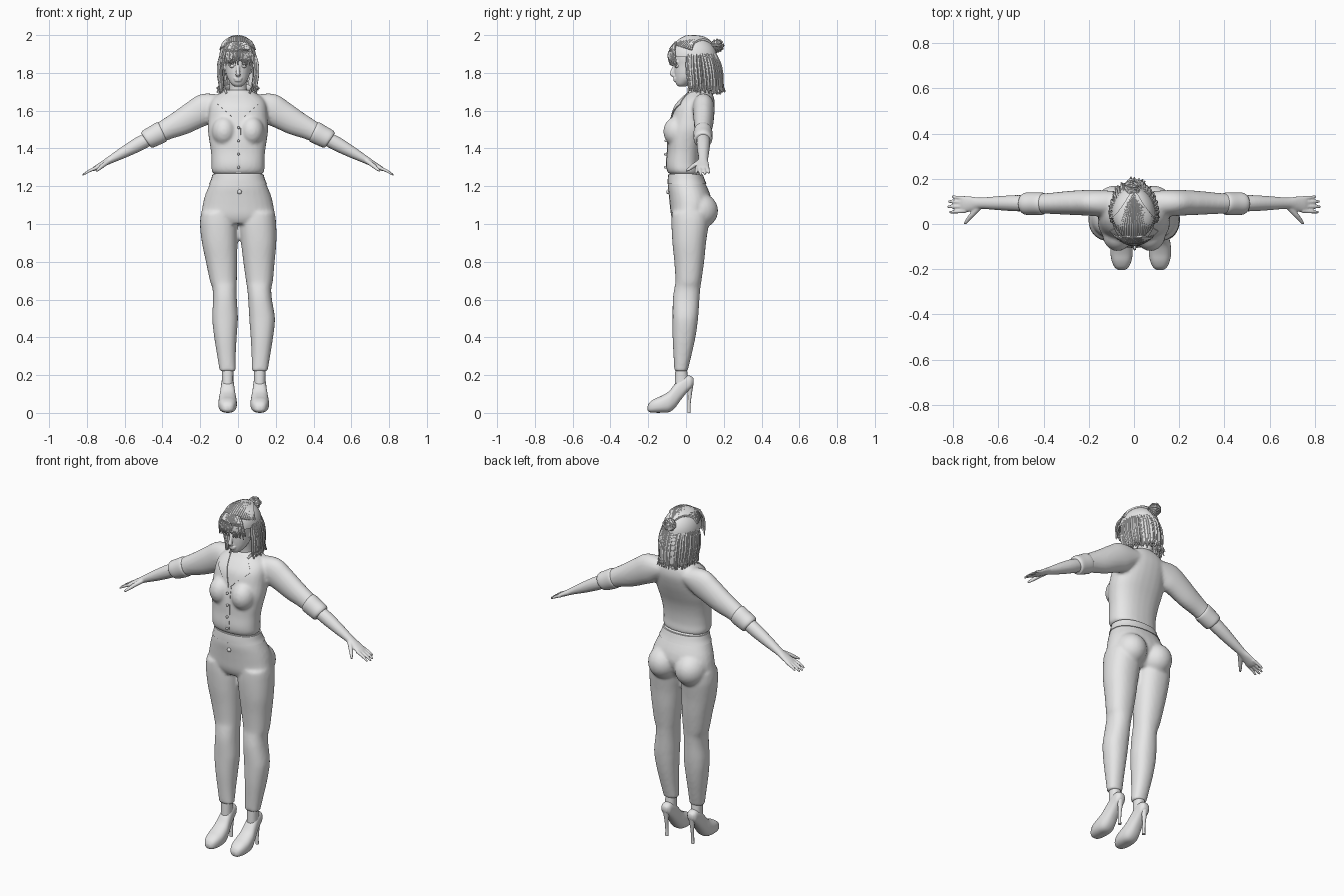
import bpy, bmesh, math, random
from mathutils import Vector, Matrix
from mathutils.bvhtree import BVHTree

random.seed(4)
if "Cube" in bpy.data.objects:
    bpy.data.objects.remove(bpy.data.objects["Cube"])

grey = bpy.data.materials.new("light_grey")
grey.use_nodes = True
grey.diffuse_color = (0.8, 0.8, 0.8, 1)
for node in grey.node_tree.nodes:
    if node.type == 'BSDF_PRINCIPLED':
        node.inputs["Base Color"].default_value = grey.diffuse_color
        node.inputs["Roughness"].default_value = 0.6


# --- helpers ---
def resample(rows, steps):
    """Smooth a list of number rows with a Catmull-Rom spline."""
    out, last = [], len(rows) - 1
    for i in range(last):
        a, b, c, d = (rows[max(0, min(last, i + k))] for k in (-1, 0, 1, 2))
        for s in range(steps):
            t = s / steps
            out.append([0.5 * (2 * q + (r - p) * t + (2 * p - 5 * q + 4 * r - w) * t * t
                               + (3 * q - p - 3 * r + w) * t ** 3)
                        for p, q, r, w in zip(a, b, c, d)])
    return out + [list(rows[-1])]


def skin(bm, rings):
    loops = [[bm.verts.new(p) for p in ring] for ring in rings]
    n = len(loops[0])
    for a, b in zip(loops, loops[1:]):
        for i in range(n):
            bm.faces.new((a[i], a[(i + 1) % n], b[(i + 1) % n], b[i]))
    bm.faces.new(loops[0])
    bm.faces.new(loops[-1])


def oval(n=28, power=0.9):
    for i in range(n):
        c, s = math.cos(math.tau * i / n), math.sin(math.tau * i / n)
        yield math.copysign(abs(c) ** power, c), math.copysign(abs(s) ** power, s)


def column(bm, rows, place=lambda x, z: x, power=0.9):
    """Loft upwards through rows of z, x low, x high, y front, y back."""
    skin(bm, [[(place((l + r) / 2 + (r - l) / 2 * c, z), (f + b) / 2 + (b - f) / 2 * s, z)
               for c, s in oval(power=power)] for z, l, r, f, b in resample(rows, 4)])


def body(bm, rows, power=0.9):
    column(bm, [(z, -w, w, f, b) for z, w, f, b in rows], power=power)


def tube(bm, rows, sides=16, steps=4, side=1):
    """Tube through rows of x, y, z, radius up, radius across."""
    rows = resample(rows, steps)
    pts = [Vector((side * r[0], r[1], r[2])) for r in rows]
    rings = []
    for i, p in enumerate(pts):
        along = (pts[min(i + 1, len(pts) - 1)] - pts[max(i - 1, 0)]).normalized()
        across = along.cross(Vector((0, 0, 1) if abs(along.z) < 0.95 else (0, 1, 0))).normalized()
        up = across.cross(along)
        rings.append([p + up * c * rows[i][3] + across * s * rows[i][4]
                      for c, s in oval(sides, 1)])
    skin(bm, rings)


def ball(bm, centre, radii, u=24, v=16):
    m = Matrix.Translation(centre) @ Matrix.Diagonal((*radii, 1))
    return bmesh.ops.create_uvsphere(bm, u_segments=u, v_segments=v, radius=1, matrix=m)["verts"]


def finish(bm, name, voxel=0, relax=4, thick=0):
    bmesh.ops.recalc_face_normals(bm, faces=bm.faces)
    mesh = bpy.data.meshes.new(name)
    bm.to_mesh(mesh)
    bm.free()
    ob = bpy.data.objects.new(name, mesh)
    bpy.context.collection.objects.link(ob)
    if voxel:
        mod = ob.modifiers.new("merge", 'REMESH')
        mod.mode, mod.voxel_size = 'VOXEL', voxel
        mod = ob.modifiers.new("relax", 'SMOOTH')
        mod.factor, mod.iterations = 0.5, relax
    if thick:
        ob.modifiers.new("thickness", 'SOLIDIFY').thickness = thick
    if ob.modifiers:
        bpy.context.view_layer.update()
        ob.data = bpy.data.meshes.new_from_object(ob.evaluated_get(bpy.context.evaluated_depsgraph_get()))
        ob.modifiers.clear()
    ob.data.materials.clear()
    ob.data.materials.append(grey)
    ob.data.polygons.foreach_set("use_smooth", [True] * len(ob.data.polygons))
    ob.data.set_sharp_from_angle(angle=math.radians(50))
    return ob


def drape(ob, name, corners, gap=0.002, thick=0.005):
    """Lay a four-cornered patch, given in x and z, on the front of an object."""
    tree = BVHTree.FromPolygons([v.co for v in ob.data.vertices],
                                [p.vertices[:] for p in ob.data.polygons])
    bm, n = bmesh.new(), 10
    a, b, c, d = (Vector(p) for p in corners)
    grid = []
    for i in range(n + 1):
        for j in range(n + 1):
            p = a.lerp(b, i / n).lerp(d.lerp(c, i / n), j / n)
            hit = tree.ray_cast(Vector((p.x, -1, p.y)), Vector((0, 1, 0)))[0]
            grid.append(bm.verts.new((p.x, (hit.y if hit else 0.03) - gap, p.y)))
    for i in range(n):
        for j in range(n):
            k = i * (n + 1) + j
            bm.faces.new((grid[k], grid[k + 1], grid[k + n + 2], grid[k + n + 1]))
    return finish(bm, name, thick=thick)


def stance(side):
    """Mirror a leg, with the feet shifted slightly to the model's left."""
    return lambda x, z: side * x + 0.03 * max(0, min(1, (1 - z) / 0.5))


# --- trousers: hips, seat and legs merged ---
bm = bmesh.new()
body(bm, [(1, .13, -.06, .08), (1.04, .19, -.078, .11), (1.1, .187, -.085, .135),
          (1.15, .175, -.09, .13), (1.2, .155, -.095, .11), (1.25, .134, -.09, .085),
          (1.272, .13, -.088, .08)])
leg = [(.22, .042, .127, -.062, .008), (.3, .042, .14, -.066, .028), (.4, .037, .156, -.071, .05),
       (.5, .03, .166, -.071, .064), (.6, .03, .156, -.07, .071), (.66, .028, .156, -.062, .076),
       (.7, .024, .167, -.056, .082), (.8, .016, .182, -.062, .096), (.9, .01, .197, -.072, .106),
       (1, .006, .202, -.077, .12), (1.06, .02, .195, -.075, .12)]
for side in (1, -1):
    column(bm, leg, stance(side))
    ball(bm, (side * .088, .07, 1.07), (.09, .1, .095))
trousers = finish(bm, "trousers", .009, 5)

# --- waistband, fly and button ---
bm = bmesh.new()
body(bm, [(1.213, .153, -.098, .108), (1.235, .143, -.097, .099), (1.262, .136, -.094, .09)])
finish(bm, "waistband")
drape(trousers, "fly_flap", [(-.012, 1.09), (.012, 1.08), (.02, 1.21), (-.012, 1.21)], .001, .003)
bm = bmesh.new()
ball(bm, (.008, -.096, 1.17), (.012, .008, .012), 12, 8)
finish(bm, "trouser_button")

# --- blouse: torso, bust and sleeves merged ---
bm = bmesh.new()
body(bm, [(1.265, .13, -.09, .075), (1.285, .14, -.102, .076), (1.32, .14, -.106, .073),
          (1.38, .143, -.1, .078), (1.44, .152, -.098, .092), (1.5, .16, -.09, .115),
          (1.56, .157, -.077, .137), (1.62, .152, -.06, .152), (1.66, .137, -.03, .15),
          (1.69, .1, .0, .14), (1.71, .06, .015, .125)], .85)
sleeve = [(.08, .09, 1.635, .05, .055), (.165, .093, 1.612, .082, .058), (.23, .094, 1.578, .077, .056),
          (.3, .093, 1.538, .069, .052), (.38, .091, 1.5, .056, .046), (.465, .09, 1.455, .047, .043)]
for side in (1, -1):
    ball(bm, (side * .073, -.047, 1.49), (.066, .073, .08))
    tube(bm, sleeve, 24, side=side)
blouse = finish(bm, "blouse", .009, 5)

# --- placket, lapels, collar band and buttons ---
drape(blouse, "placket", [(-.01, 1.27), (.016, 1.27), (.014, 1.55), (-.01, 1.55)])
for side, label in ((1, "left"), (-1, "right")):
    drape(blouse, label + "_lapel", [(side * .002, 1.535), (side * .04, 1.575),
                                     (side * .108, 1.635), (side * .055, 1.7)], .006, .007)
bm = bmesh.new()
tube(bm, [(-.06, .01, 1.685, .014, .005), (-.065, .07, 1.712, .02, .006), (0, .132, 1.725, .022, .007),
          (.065, .07, 1.712, .02, .006), (.06, .01, 1.685, .014, .005)], 12)
finish(bm, "collar_band")
bm = bmesh.new()
for z in (1.3, 1.37, 1.44, 1.51):
    ball(bm, (.003, -.108 if z < 1.4 else -.105, z), (.007, .009, .007), 10, 6)
finish(bm, "blouse_buttons")

# --- rolled cuffs, forearms and hands ---
forearm = [(.44, .09, 1.468, .036, .035), (.52, .092, 1.426, .038, .036), (.6, .092, 1.382, .031, .031),
           (.68, .092, 1.338, .02, .025), (.715, .09, 1.318, .016, .032), (.75, .087, 1.298, .013, .036),
           (.768, .086, 1.288, .009, .032)]
for side, label in ((1, "left"), (-1, "right")):
    bm = bmesh.new()
    tube(bm, [(.4, .09, 1.49, .052, .045), (.41, .09, 1.485, .057, .05), (.445, .09, 1.466, .055, .05),
              (.478, .09, 1.45, .052, .049), (.488, .09, 1.444, .044, .042)], 24, side=side)
    finish(bm, label + "_cuff")
    bm = bmesh.new()
    tube(bm, forearm, side=side)
    for y, reach in ((.058, .06), (.078, .068), (.097, .064), (.114, .048)):
        spread = (y - .086) * 0.25
        tube(bm, [(.745, y, 1.3, .01, .01), (.757 + reach / 2, y + spread / 2, 1.296 - reach / 4, .008, .0085),
                  (.757 + reach, y + spread, 1.292 - reach / 2, .005, .006)], 10, side=side)
    tube(bm, [(.685, .075, 1.332, .013, .014), (.715, .042, 1.31, .012, .012),
              (.738, .015, 1.29, .009, .009), (.75, .0, 1.28, .005, .006)], 10, side=side)
    finish(bm, label + "_forearm", .0045, 3)

# --- court shoes and ankles ---
shoe = [(-.203, .014, .036, .014), (-.192, .004, .056, .03), (-.165, .001, .075, .043),
        (-.13, .001, .09, .049), (-.09, .004, .115, .047), (-.06, .025, .152, .041),
        (-.03, .065, .183, .036), (0, .103, .198, .033), (.025, .128, .195, .029), (.04, .15, .182, .016)]
for side, label in ((1, "left"), (-1, "right")):
    centre = stance(side)(.085, 0)
    bm = bmesh.new()
    skin(bm, [[(centre + w * c, y, (lo + hi) / 2 + (hi - lo) / 2 * s) for c, s in oval(power=.8)]
              for y, lo, hi, w in resample(shoe, 4)])
    tube(bm, [(centre, .022, .155, .018, .022), (centre, .02, .1, .011, .012),
              (centre, .016, .04, .008, .009), (centre, .016, 0, .009, .01)], 14)
    finish(bm, label + "_shoe")
    bm = bmesh.new()
    column(bm, [(.14, .054, .116, -.06, .022), (.19, .055, .115, -.058, .01),
                (.26, .053, .117, -.055, .003)], stance(side))
    finish(bm, label + "_ankle")

# --- head and neck with nose, lips, brow and ears ---
bm = bmesh.new()
body(bm, [(1.728, .02, -.042, 0), (1.742, .036, -.053, .02), (1.77, .054, -.058, .06),
          (1.8, .063, -.061, .09), (1.84, .068, -.062, .11), (1.88, .073, -.064, .12),
          (1.93, .07, -.052, .12), (1.97, .045, -.01, .085)], 1)
body(bm, [(1.65, .07, .005, .13), (1.7, .049, .018, .11), (1.75, .045, .012, .1), (1.8, .045, 0, .1)], 1)
tube(bm, [(0, -.058, 1.845, .007, .009), (0, -.069, 1.815, .01, .009),
          (0, -.077, 1.794, .01, .014), (0, -.064, 1.784, .006, .012)], 12)
ball(bm, (0, -.057, 1.77), (.024, .011, .006))
ball(bm, (0, -.056, 1.76), (.02, .011, .007))
for side in (1, -1):
    ball(bm, (side * .03, -.05, 1.857), (.024, .013, .007))
    ball(bm, (side * .068, .03, 1.825), (.009, .018, .03))
finish(bm, "head", .0045, 3)
bm = bmesh.new()
for side in (1, -1):
    ball(bm, (side * .03, -.047, 1.836), (.016, .014, .01))
finish(bm, "eyes")

# --- hair: cap, pulled-back strands, fringe, bob and bun ---
CENTRE, RADII = Vector((-.002, .038, 1.885)), Vector((.097, .125, .108))


def on_cap(direction, lift=1.0):
    return CENTRE + Vector(direction).normalized() * RADII * lift


def lock(bm, points, radius, flat=1.0):
    sizes = [0.7, 1, 1, 0.85, 0.35]
    tube(bm, [(*p, radius * s, radius * s * flat) for p, s in zip(points, sizes[-len(points):])], 6, 3)


bm = bmesh.new()
ball(bm, CENTRE, RADII, 40, 28)
face_side = [f for f in bm.faces if f.calc_center_median().y < .015 and f.calc_center_median().z < 1.885]
bmesh.ops.delete(bm, geom=face_side, context='FACES')
finish(bm, "hair_cap", thick=.006)

bm = bmesh.new()
knot = Vector((0, .9, .62)).normalized()
for i in range(25):
    a = math.pi * i / 24
    start = Vector((math.cos(a), -.75 * math.sin(a) - .1, .35 + .3 * math.sin(a))).normalized()
    crown = Vector((math.cos(a) * .6, .1, 1)).normalized()
    mids = [start.lerp(crown, .6), crown.lerp(knot, .35), crown.lerp(knot, .75), knot]
    lock(bm, [on_cap(d, 1.01) for d in [start] + mids], .009)
finish(bm, "pulled_back_strands")

bm = bmesh.new()
for i in range(46):
    x = -.08 + .16 * i / 45 + random.uniform(-.004, .004)
    drop = random.uniform(1.835, 1.865) - 2.5 * x * x * (abs(x) > .05)
    lock(bm, [(x * .6, -.055, 1.962), (x * .9, -.084 + 4 * x * x, 1.925),
              (x * 1.05, -.093 + 6 * x * x, 1.885),
              (x * 1.1 + random.uniform(-.008, .008), -.084 + 6 * x * x, drop)], .0055)
finish(bm, "fringe")

bm = bmesh.new()
for i in range(110):
    a = math.radians(-14 + 208 * (i % 55) / 54 + random.uniform(-2, 2))
    c, s, depth = math.cos(a), math.sin(a), (1, .88)[i // 55] + random.uniform(-.03, .03)
    end = random.uniform(1.685, 1.72)
    flick = random.uniform(.98, 1.14)
    lock(bm, [(c * .09, .04 + s * .115, 1.9), (c * .1 * depth, .04 + s * .135 * depth, 1.85),
              (c * .102 * depth, .045 + s * .142 * depth, 1.79),
              (c * .095 * depth, .05 + s * .14 * depth, 1.735),
              (c * .1 * flick * depth, .05 + s * .138 * flick * depth, end)], .0085)
finish(bm, "bob_locks")

bm = bmesh.new()
bun = Vector((-.006, .166, 1.945))
ball(bm, bun, (.026, .022, .028))
for i in range(16):
    turn = Matrix.Rotation(random.uniform(0, math.pi), 3, 'X') @ Matrix.Rotation(random.uniform(0, math.pi), 3, 'Z')
    loop = [bun + turn @ Vector((math.cos(t) * .033, math.sin(t) * .03, random.uniform(-.01, .01)))
            for t in (0, 1.2, 2.4, 3.6, 4.8)]
    lock(bm, loop, .006)
finish(bm, "hair_bun")
